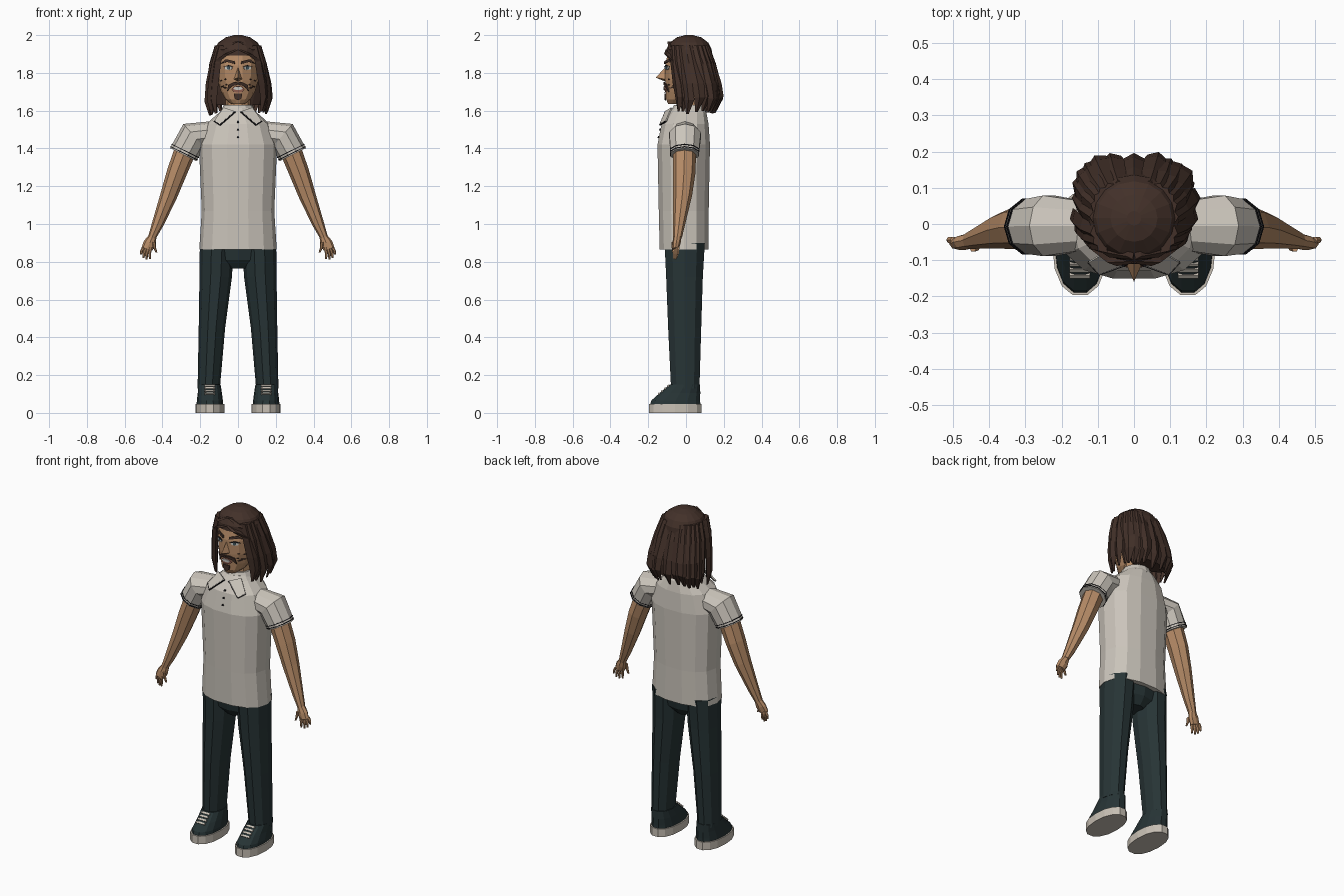
import bpy, bmesh, math, random
from mathutils import Vector, Matrix
from mathutils.bvhtree import BVHTree

if "Cube" in bpy.data.objects:
    bpy.data.objects.remove(bpy.data.objects["Cube"])
random.seed(4)


def material(name, r, g, b):
    m = bpy.data.materials.new(name)
    m.use_nodes = True
    m.diffuse_color = (r, g, b, 1)
    bsdf = m.node_tree.nodes["Principled BSDF"]
    bsdf.inputs["Base Color"].default_value = (r, g, b, 1)
    bsdf.inputs["Roughness"].default_value = 0.9
    return m


SKIN = material("skin", 0.47, 0.26, 0.135)
HAIR = material("brown hair", 0.055, 0.03, 0.022)
SHIRT = material("off white cloth", 0.60, 0.56, 0.50)
PANTS = material("dark teal cloth", 0.02, 0.034, 0.036)
SOLE = material("cream rubber", 0.58, 0.53, 0.46)
BLACK = material("black trim", 0.008, 0.008, 0.01)
WHITE = material("eye white", 0.62, 0.62, 0.58)
IRIS = material("grey blue iris", 0.06, 0.10, 0.12)
LIP = material("lip", 0.30, 0.12, 0.085)


def finish(name, bm, mat, mirror=False, thick=0):
    bmesh.ops.recalc_face_normals(bm, faces=bm.faces)
    me = bpy.data.meshes.new(name)
    bm.to_mesh(me)
    bm.free()
    me.materials.append(mat)
    ob = bpy.data.objects.new(name, me)
    bpy.context.collection.objects.link(ob)
    if thick:
        mod = ob.modifiers.new("thickness", 'SOLIDIFY')
        mod.thickness, mod.offset = thick, 0
    if mirror:
        ob.modifiers.new("mirror", 'MIRROR').use_mirror_merge = False
    return ob


def skin_rings(bm, rings, cap=True):
    rows = [[bm.verts.new(p) for p in ring] for ring in rings]
    n = len(rows[0])
    for a, b in zip(rows, rows[1:]):
        for i in range(n):
            j = (i + 1) % n
            bm.faces.new((a[i], a[j], b[j], b[i]))
    if cap:
        bm.faces.new(rows[0])
        bm.faces.new(rows[-1])


def loft(name, sections, sides, mat, mirror=False, power=1.0, cap=True):
    """Sections are (x, y, z, rx, ry, outward lean)."""
    rings = []
    for x, y, z, rx, ry, *lean in sections:
        rot = Matrix.Rotation(-lean[0] if lean else 0, 3, 'Y')
        ring = []
        for i in range(sides):
            a = math.tau * i / sides
            c, s = math.cos(a), math.sin(a)
            local = Vector((rx * math.copysign(abs(c) ** power, c),
                            ry * math.copysign(abs(s) ** power, s), 0))
            ring.append(Vector((x, y, z)) + rot @ local)
        rings.append(ring)
    bm = bmesh.new()
    skin_rings(bm, rings, cap)
    return finish(name, bm, mat, mirror)


def polygon(name, points, mat, mirror=False, thick=0.008):
    bm = bmesh.new()
    bm.faces.new([bm.verts.new(p) for p in points])
    return finish(name, bm, mat, mirror, thick)


def plate(name, target, points, mat, mirror=False, lift=0.003):
    """Lay a thin front-facing outline of (x, z) points on the target."""
    me = target.data
    tree = BVHTree.FromPolygons([v.co for v in me.vertices],
                                [p.vertices[:] for p in me.polygons])
    placed = []
    for x, z in points:
        hit = tree.ray_cast(Vector((x, -1, z)), Vector((0, 1, 0)))[0]
        placed.append((x, (hit.y if hit else 0) - lift, z))
    return polygon(name, placed, mat, mirror, 0.007)


def disc(x, z, rx, rz, n=8):
    return [(x + rx * math.cos(math.tau * i / n), z + rz * math.sin(math.tau * i / n))
            for i in range(n)]


# Shirt body, sleeves and cuff trim
shirt = loft("shirt_body", [(0, -.01, .865, .205, .132), (0, -.012, 1.07, .192, .135),
                            (0, -.012, 1.42, .207, .142), (0, -.005, 1.53, .168, .127),
                            (0, .01, 1.59, .10, .10), (0, .01, 1.615, .075, .08)],
             14, SHIRT, power=.85)
loft("sleeve", [(.13, -.005, 1.48, .065, .07, 1.4), (.235, -.005, 1.468, .082, .088, .85),
                (.29, -.007, 1.367, .078, .078, .46)], 10, SHIRT, True)
for k, d in enumerate((.006, .02)):
    loft(f"cuff_trim_{k}", [(.29 - d * .45, -.007, 1.367 + d * .9, .081, .081, .46),
                            (.288 - d * .45, -.007, 1.371 + d * .9, .081, .081, .46)],
         10, BLACK, True)

# Collar with dark edging, and buttons
loft("collar_band", [(0, .012, 1.585, .098, .098), (0, .015, 1.63, .076, .078)], 12, SHIRT)
flap = [(.015, -.108, 1.595), (.075, -.075, 1.615), (.125, -.105, 1.545), (.095, -.138, 1.525)]
polygon("collar_flap", flap, SHIRT, True)
edge = bpy.data.curves.new("collar_edging", 'CURVE')
edge.dimensions, edge.bevel_depth, edge.bevel_resolution = '3D', .005, 0
line = edge.splines.new('POLY')
line.points.add(2)
for point, co in zip(line.points, (flap[0], flap[3], flap[2])):
    point.co = (*co, 1)
edge.materials.append(BLACK)
edging = bpy.data.objects.new("collar_edging", edge)
bpy.context.collection.objects.link(edging)
edging.modifiers.new("mirror", 'MIRROR')
for k in range(3):
    plate(f"button_{k}", shirt, disc(0, 1.54 - k * .04, .006, .006, 6), BLACK)

# Arms, hands and fingers
loft("arm", [(.275, -.008, 1.40, .058, .062, .42), (.325, -.01, 1.27, .053, .06, .38),
             (.367, -.018, 1.15, .045, .05, .38), (.425, -.036, 1.00, .031, .032, .38),
             (.455, -.045, .93, .021, .024, .38)], 8, SKIN, True)
loft("palm", [(.452, -.045, .935, .021, .022, .35), (.467, -.05, .90, .033, .022, .3),
              (.482, -.055, .868, .03, .017, .25)], 8, SKIN, True)
fingers = [(.445, .905, .432, .85), (.462, .875, .466, .815), (.476, .87, .484, .812),
           (.489, .87, .500, .82), (.499, .878, .514, .838)]
for k, (x0, z0, x1, z1) in enumerate(fingers):
    y = -.068 + .006 * k
    loft(f"finger_{k}", [(x0, y, z0, .009, .01), ((x0 + x1) / 2 + .004, y, (z0 + z1) / 2, .008, .009),
                         (x1, y, z1, .005, .006)], 6, SKIN, True)

# Trousers
loft("trouser_seat", [(0, -.007, .765, .05, .06), (0, -.007, .81, .13, .095),
                      (0, -.007, .90, .19, .11)], 12, PANTS)
loft("trouser_leg", [(.112, -.007, .90, .09, .112), (.118, -.008, .72, .086, .102),
                     (.138, -.007, .45, .070, .092), (.155, -.004, .13, .059, .079)],
     10, PANTS, True)

# Shoes
loft("shoe_sole", [(.149, -.057, 0, .077, .143), (.149, -.057, .048, .077, .143)],
     14, SOLE, True, .9)
loft("shoe_upper", [(.149, -.057, .045, .070, .136), (.149, -.054, .066, .069, .132),
                    (.149, -.032, .105, .064, .11), (.152, -.006, .15, .060, .083)],
     14, PANTS, True, .9)
for k in range(4):
    y, z = -.095 - k * .016, .142 - k * .0135
    polygon(f"shoe_lace_{k}", [(.122, y - .004, z - .003), (.178, y - .004, z - .003),
                               (.178, y + .004, z + .004), (.122, y + .004, z + .004)],
            SOLE, True, .009)

# Head, neck and nose
loft("neck", [(0, .015, 1.56, .07, .068), (0, .015, 1.72, .062, .065)], 10, SKIN)
head = loft("head", [(0, -.055, 1.635, .035, .04), (0, -.035, 1.66, .066, .072),
                     (0, -.01, 1.70, .09, .098), (0, 0, 1.76, .107, .113),
                     (0, 0, 1.84, .112, .113), (0, .008, 1.90, .108, .108),
                     (0, .02, 1.965, .07, .07)], 14, SKIN)
nose = bmesh.new()
for co in [(0, -.105, 1.835), (.026, -.10, 1.765), (-.026, -.10, 1.765),
           (0, -.16, 1.775), (0, -.105, 1.752)]:
    nose.verts.new(co)
bmesh.ops.convex_hull(nose, input=nose.verts)
finish("nose", nose, SKIN)

# Eyes, brows, mouth and beard
plate("eye", head, disc(.05, 1.826, .021, .010), WHITE, True, .004)
plate("iris", head, disc(.05, 1.827, .0085, .009), IRIS, True, .006)
plate("eyelid", head, [(.024, 1.831), (.05, 1.841), (.076, 1.832), (.05, 1.836)], BLACK, True, .006)
plate("eyebrow", head, [(.018, 1.848), (.06, 1.858), (.09, 1.85), (.062, 1.872), (.02, 1.862)],
      HAIR, True, .006)
plate("moustache", head, [(0, 1.738), (.035, 1.728), (.058, 1.70), (.05, 1.738), (.02, 1.752),
                          (0, 1.748)], HAIR, True, .007)
plate("lips", head, disc(0, 1.713, .034, .018), LIP, False, .005)
plate("teeth", head, disc(0, 1.718, .026, .009), WHITE, False, .008)
plate("chin_beard", head, [(-.022, 1.69), (.022, 1.69), (.018, 1.664), (0, 1.655), (-.018, 1.664)],
      HAIR, False, .006)
for k in range(8):
    x, z = random.uniform(.06, .092), random.uniform(1.715, 1.77)
    plate(f"stubble_{k}", head, disc(x, z, .005, .003, 4), HAIR, True)

# Hair: crown cap, inner mass and centre-parted fringe
loft("hair_cap", [(0, .016, 1.893, .128, .122), (0, .016, 1.925, .125, .12),
                  (0, .016, 1.96, .105, .102), (0, .016, 1.988, .065, .065),
                  (0, .016, 2.0, .02, .02)], 16, HAIR)
loft("hair_mass", [(0, .04, 1.93, .118, .09), (0, .075, 1.82, .135, .075),
                   (0, .105, 1.70, .145, .065), (0, .11, 1.63, .12, .05)], 14, HAIR)


def lock(bm, path, across, widths, depth):
    """Diamond-section strand tapering along a path."""
    rings = []
    for p, w in zip(path, widths):
        out = Vector((across.y, -across.x, 0)) * depth * min(1, w / .02)
        rings.append([p + across * w, p + out, p - across * w, p - out])
    skin_rings(bm, rings)


levels = [(1.945, .01, .108, .098), (1.85, .028, .137, .115), (1.745, .05, .156, .122),
          (1.665, .06, .163, .123), (1.59, .045, .148, .108)]
bm = bmesh.new()
count = 19
for k in range(count):
    a = math.radians(-42 + 264 * k / (count - 1))
    c, s = math.cos(a), math.sin(a)
    sx, sy = (math.copysign(abs(t) ** .7, t) for t in (c, s))
    drop, flare = random.uniform(-.018, .012), random.uniform(.96, 1.05)
    path = [Vector((rx * sx * (flare if i > 1 else 1), cy + ry * sy * (flare if i > 1 else 1),
                    z + (drop if i > 2 else 0)))
            for i, (z, cy, rx, ry) in enumerate(levels)]
    lock(bm, path, Vector((-s, c, 0)), (.022, .031, .034, .028, .007), .015)
finish("hair_locks", bm, HAIR)

bm = bmesh.new()
lock(bm, [Vector(p) for p in ((0, -.098, 1.925), (.06, -.098, 1.90), (.108, -.06, 1.865),
                              (.124, -.04, 1.78), (.135, -.03, 1.68), (.135, -.02, 1.61))],
     Vector((.55, .83, 0)), (.012, .022, .026, .024, .022, .005), .016)
lock(bm, [Vector(p) for p in ((.01, -.085, 1.965), (.08, -.07, 1.925), (.122, -.02, 1.87),
                              (.14, 0, 1.77))],
     Vector((.45, .89, 0)), (.015, .025, .03, .02), .014)
finish("hair_fringe", bm, HAIR, True)
